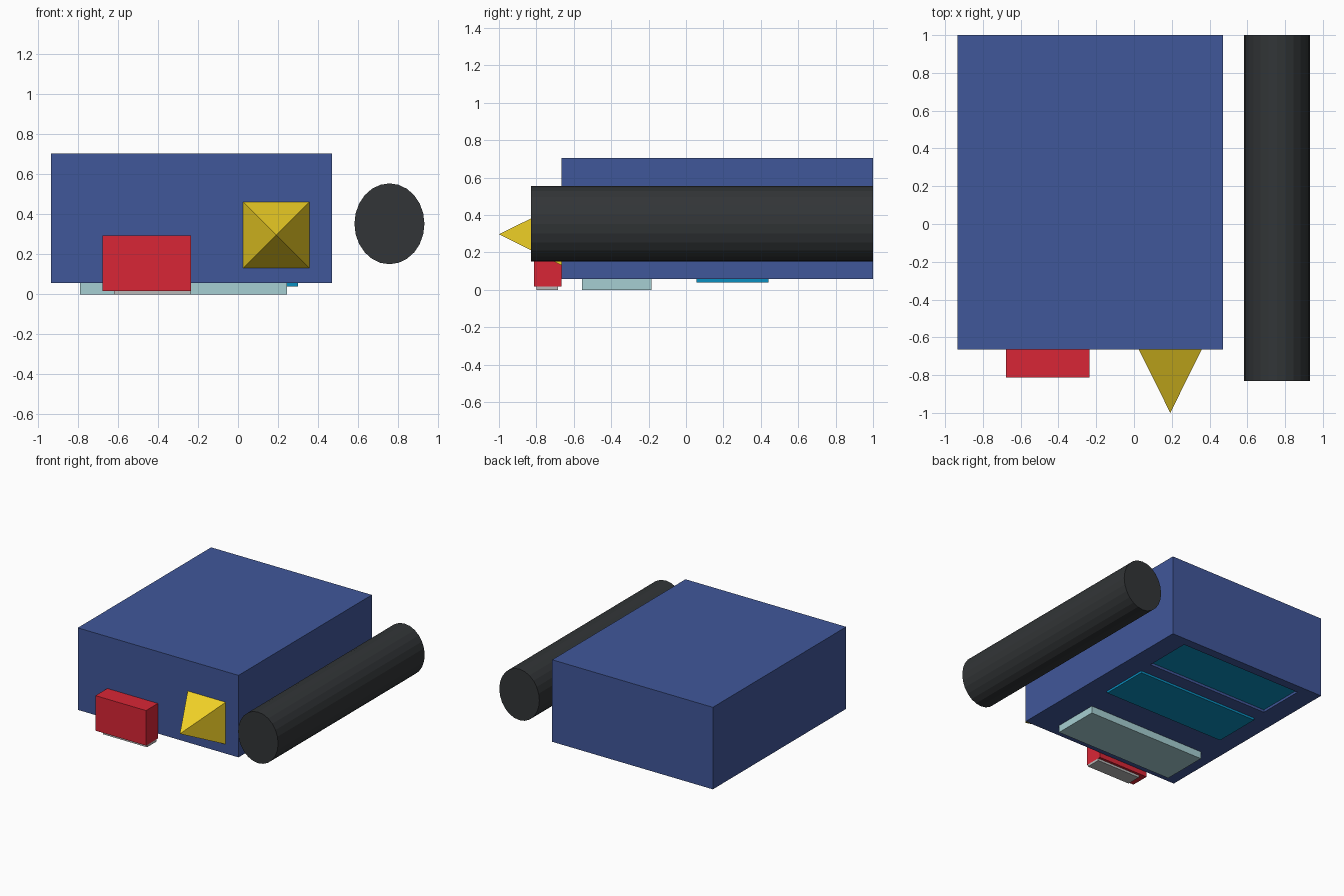
import bpy
import bmesh
from math import pi
from mathutils import Matrix

if "Cube" in bpy.data.objects:
    bpy.data.objects.remove(bpy.data.objects["Cube"])


def material(name, hex_code):
    rgb = [int(hex_code[i:i + 2], 16) / 255 for i in (0, 2, 4)]
    linear = [c / 12.92 if c <= 0.04045 else ((c + 0.055) / 1.055) ** 2.4 for c in rgb]
    mat = bpy.data.materials.new(name)
    mat.diffuse_color = (*linear, 1)
    mat.use_nodes = True
    mat.node_tree.nodes["Principled BSDF"].inputs["Base Color"].default_value = mat.diffuse_color
    return mat


def finish(bm, name, *mats):
    bmesh.ops.recalc_face_normals(bm, faces=bm.faces)
    mesh = bpy.data.meshes.new(name)
    bm.to_mesh(mesh)
    bm.free()
    for mat in mats:
        mesh.materials.append(mat)
    obj = bpy.data.objects.new(name, mesh)
    bpy.context.collection.objects.link(obj)
    return obj


def box_mesh(x, y, z):
    bm = bmesh.new()
    centre = [(a + b) / 2 for a, b in (x, y, z)]
    size = [b - a for a, b in (x, y, z)]
    bmesh.ops.create_cube(bm, size=1, matrix=Matrix.Translation(centre) @ Matrix.Diagonal((*size, 1)))
    return bm


def cone(name, centre, radii, depth, sides, r_front, turn, mat):
    """Cylinder or pyramid along y, narrowing to r_front at the front."""
    bm = bmesh.new()
    place = (Matrix.Translation(centre) @ Matrix.Diagonal((radii[0], 1, radii[1], 1))
             @ Matrix.Rotation(pi / 2, 4, 'X') @ Matrix.Rotation(turn, 4, 'Z'))
    bmesh.ops.create_cone(bm, cap_ends=True, segments=sides, radius1=1, radius2=r_front,
                          depth=depth, matrix=place)
    bmesh.ops.remove_doubles(bm, verts=bm.verts, dist=1e-4)
    return finish(bm, name, mat)


blue = material("blue", "40579A")
teal = material("teal", "0A8FC0")
pale = material("pale_teal", "A6CFD2")
red = material("red", "D92636")
yellow = material("yellow", "F2D226")
black = material("black", "323537")
grey = material("light_grey", "B8B8B8")

# Main body with a shallow teal-floored recess underneath, near the back
bm = box_mesh((-0.935, 0.47), (-0.665, 1.0), (0.057, 0.705))
bottom = min(bm.faces, key=lambda f: f.calc_center_median().z)
bmesh.ops.inset_region(bm, faces=[bottom], thickness=0.05)
mid = bottom.calc_center_median()
for v in bottom.verts:
    v.co.x = 0.305 if v.co.x > mid.x else -0.77
    v.co.y = 0.93 if v.co.y > mid.y else 0.55
bmesh.ops.inset_region(bm, faces=[bottom], thickness=0, depth=-0.02)
bottom.material_index = 1
finish(bm, "body", blue, teal)

# Panels under the body and the block on the front
for name, x, y, z, mat in (
    ("middle_panel", (-0.77, 0.30), (0.055, 0.44), (0.04, 0.057), teal),
    ("front_panel", (-0.79, 0.245), (-0.555, -0.185), (0.0, 0.057), pale),
    ("front_block", (-0.677, -0.235), (-0.813, -0.665), (0.018, 0.295), red),
    ("block_foot", (-0.62, -0.235), (-0.80, -0.685), (0.0, 0.018), grey),
):
    finish(box_mesh(x, y, z), name, mat)

# Square pyramid pointing forwards
half = 0.166 * 2 ** 0.5
cone("front_spike", (0.192, -0.8325, 0.297), (half, half), 0.335, 4, 0, pi / 4, yellow)

# Oval tube alongside the body
cone("side_roller", (0.757, 0.085, 0.353), (0.175, 0.202), 1.83, 24, 1, 0, black)
